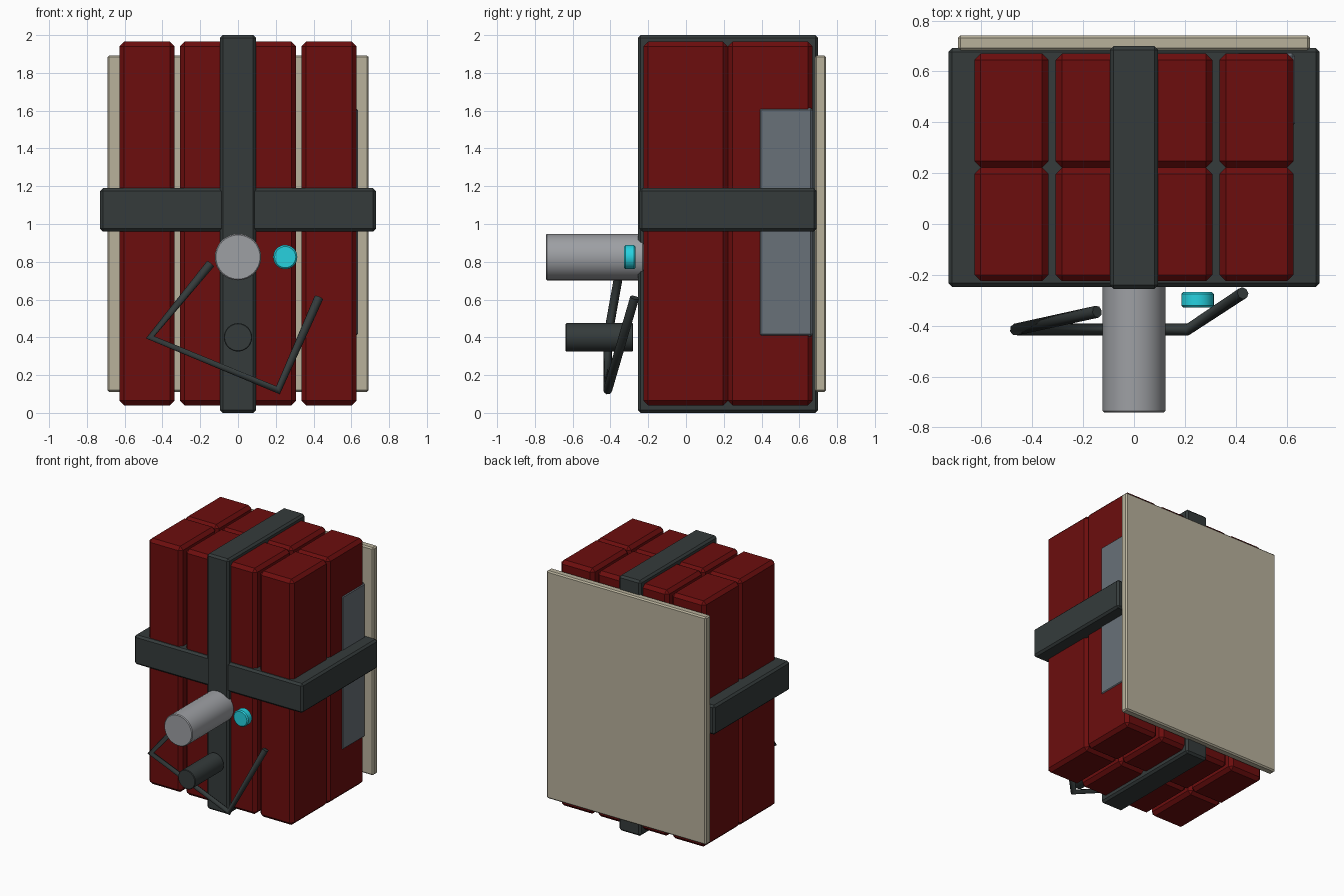
import bpy, math
from mathutils import Vector

if "Cube" in bpy.data.objects:
    bpy.data.objects.remove(bpy.data.objects["Cube"])


def material(name, rgb):
    m = bpy.data.materials.new(name)
    m.diffuse_color = (*rgb, 1)
    m.use_nodes = True
    m.node_tree.nodes["Principled BSDF"].inputs["Base Color"].default_value = m.diffuse_color
    return m


RED = material("dark red", (0.15, 0.004, 0.004))
DARK = material("charcoal", (0.035, 0.044, 0.044))
BEIGE = material("beige", (0.48, 0.44, 0.33))
GREY = material("light grey", (0.34, 0.35, 0.37))
SLATE = material("slate grey", (0.14, 0.165, 0.19))
CYAN = material("cyan", (0.02, 0.64, 0.74))


def chamfer(ob, width):
    mod = ob.modifiers.new("chamfer", 'BEVEL')
    mod.width = width
    mod.segments = 1
    mod.limit_method = 'ANGLE'
    mod.angle_limit = math.radians(40)


def box(name, x, y, z, mat, bevel):
    """Chamfered box from (min, max) ranges."""
    ranges = (x, y, z)
    bpy.ops.mesh.primitive_cube_add(size=1, location=[(a + b) / 2 for a, b in ranges])
    ob = bpy.context.object
    ob.name = name
    ob.scale = [b - a for a, b in ranges]
    bpy.ops.object.transform_apply(location=False, rotation=False, scale=True)
    ob.data.materials.append(mat)
    chamfer(ob, bevel)
    return ob


def cylinder(name, x, z, radius, y, mat, bevel):
    """Round part pointing along y."""
    bpy.ops.mesh.primitive_cylinder_add(
        vertices=32, radius=radius, depth=y[1] - y[0],
        location=(x, (y[0] + y[1]) / 2, z), rotation=(math.pi / 2, 0, 0))
    ob = bpy.context.object
    ob.name = name
    ob.data.materials.append(mat)
    bpy.ops.object.shade_smooth_by_angle(angle=math.radians(30))
    chamfer(ob, bevel)
    return ob


# Red sticks: four columns, two rows deep
for i, x0 in enumerate((-0.628, -0.308, 0.016, 0.336)):
    for row, y in (("front", (-0.225, 0.222)), ("rear", (0.222, 0.67))):
        box(f"{row}_stick_{i + 1}", (x0, x0 + 0.292), y, (0.04, 1.965), RED, 0.025)

# Straps around the bundle
box("vertical_strap", (-0.095, 0.095), (-0.255, 0.70), (0.0, 2.0), DARK, 0.015)
box("horizontal_strap", (-0.73, 0.73), (-0.247, 0.692), (0.96, 1.19), DARK, 0.015)

# Mounting plate at the back and grey panel on the right side
box("back_plate", (-0.692, 0.692), (0.682, 0.742), (0.11, 1.893), BEIGE, 0.01)
box("side_panel", (0.40, 0.634), (0.385, 0.672), (0.405, 1.615), SLATE, 0.012)

# Detonator cylinder, lamp and knob on the front
cylinder("large_cylinder", 0, 0.825, 0.123, (-0.742, -0.225), GREY, 0.006)
cylinder("lamp", 0.25, 0.825, 0.064, (-0.328, -0.268), CYAN, 0.008)
cylinder("knob", 0, 0.40, 0.075, (-0.637, -0.28), DARK, 0.004)

# Bent wire
curve = bpy.data.curves.new("wire", 'CURVE')
curve.dimensions = '3D'
curve.bevel_depth = 0.024
curve.bevel_resolution = 2
curve.use_fill_caps = True
path = [(-0.145, -0.345, 0.79), (-0.465, -0.415, 0.40),
        (0.212, -0.415, 0.12), (0.428, -0.272, 0.61)]
spline = curve.splines.new('POLY')
spline.points.add(len(path) - 1)
for p, co in zip(spline.points, path):
    p.co = (*co, 1)
curve.materials.append(DARK)
wire = bpy.data.objects.new("wire", curve)
bpy.context.collection.objects.link(wire)
